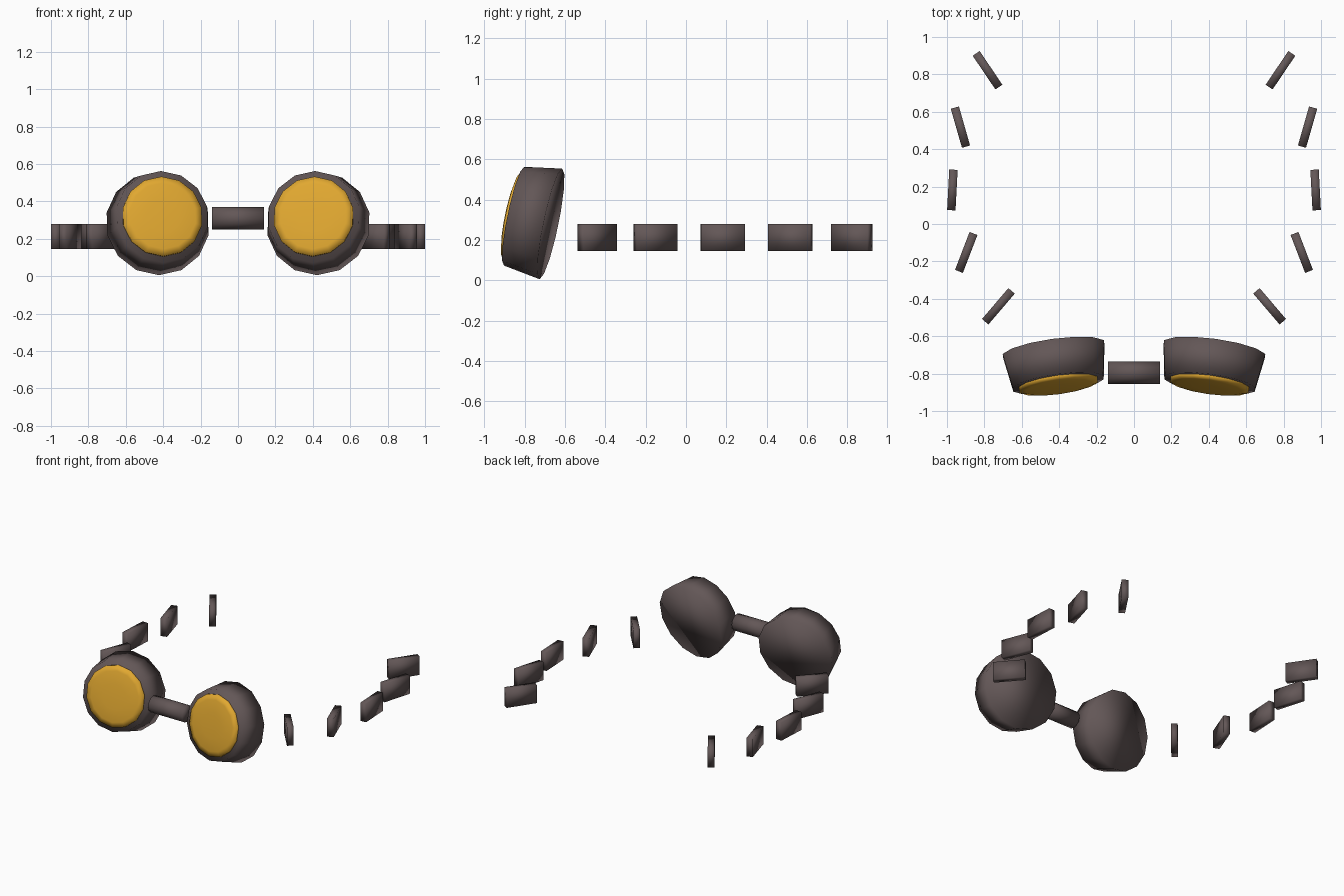
import bpy, bmesh, math
from mathutils import Vector, Matrix

if "Cube" in bpy.data.objects:
    bpy.data.objects.remove(bpy.data.objects["Cube"])


def material(name, color):
    m = bpy.data.materials.new(name)
    m.use_nodes = True
    m.diffuse_color = (*color, 1)
    bsdf = next(n for n in m.node_tree.nodes if n.type == "BSDF_PRINCIPLED")
    bsdf.inputs["Base Color"].default_value = (*color, 1)
    return m


frame_mat = material("dark brown grey", (0.125, 0.095, 0.095))
lens_mat = material("amber", (0.75, 0.39, 0.03))


def finish(name, bm, mat, matrix):
    """Turn a bmesh into a smooth-shaded object placed by a matrix."""
    bmesh.ops.recalc_face_normals(bm, faces=bm.faces)
    for f in bm.faces:
        f.smooth = True
    mesh = bpy.data.meshes.new(name)
    bm.to_mesh(mesh)
    bm.free()
    mesh.materials.append(mat)
    ob = bpy.data.objects.new(name, mesh)
    ob.matrix_world = matrix
    bpy.context.collection.objects.link(ob)
    return ob


def turned(name, profile, sides, mat, base, axis):
    """Faceted round part: (radius, height) rings along an axis, closed by caps."""
    bm = bmesh.new()
    rings = []
    for r, h in profile:
        angles = [i * math.tau / sides for i in range(sides)]
        rings.append([bm.verts.new((r * math.sin(a), r * math.cos(a), h)) for a in angles])
    for low, high in zip(rings, rings[1:]):
        for i in range(sides):
            j = (i + 1) % sides
            bm.faces.new((low[i], low[j], high[j], high[i]))
    bm.faces.new(rings[0])
    bm.faces.new(rings[-1])
    turn = axis.to_track_quat("Z", "Y").to_matrix().to_4x4()
    return finish(name, bm, mat, Matrix.Translation(base) @ turn)


def strap_plate(name, x, y, angle):
    """Upright plate whose long side points along the angle in plan."""
    bm = bmesh.new()
    bmesh.ops.create_cube(bm, size=1)
    bmesh.ops.scale(bm, vec=(0.217, 0.045, 0.135), verts=bm.verts)
    place = Matrix.Translation((x, y, 0.2125)) @ Matrix.Rotation(math.radians(angle), 4, "Z")
    return finish(name, bm, frame_mat, place)


# strap plates on the left side, back to front: x, y, heading
PLATES = [(0.783, 0.822, 56), (0.928, 0.518, 74), (0.971, 0.182, 93),
          (0.897, -0.152, 111), (0.725, -0.44, 130.5)]
DEPTH = 0.188

for side, s in (("left", 1), ("right", -1)):
    # eye cup, tilted upward and slightly inward
    axis = Vector((-0.025 * s, -0.183, 0.038)).normalized()
    base = Vector((0.43 * s, -0.67, 0.28))
    turned(side + "_eye_cup", [(0.28, 0), (0.25, DEPTH)], 14, frame_mat, base, axis)
    # shallow lens on the front of the cup
    turned(side + "_lens", [(0.217, -0.01), (0.217, 0.014), (0.18, 0.022), (0.09, 0.028)],
           14, lens_mat, base + axis * DEPTH, axis)
    # strap
    for i, (x, y, a) in enumerate(PLATES):
        strap_plate(f"{side}_strap_plate_{i + 1}", x * s, y, a * s)

# nose bridge
turned("nose_bridge", [(0.06, 0), (0.06, 0.28)], 12, frame_mat,
       Vector((-0.14, -0.795, 0.31)), Vector((1, 0, 0)))
